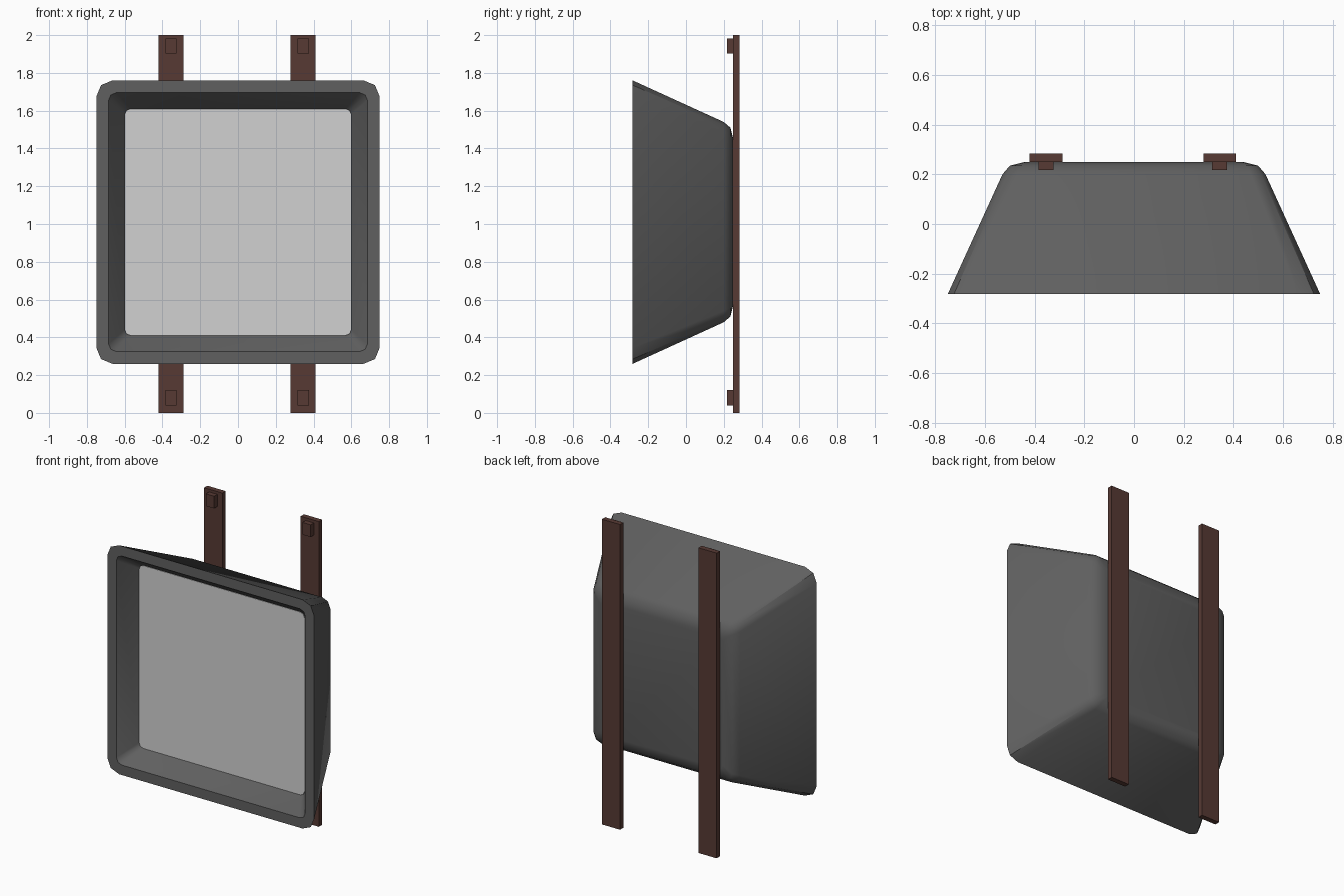
import bpy, bmesh, math

if "Cube" in bpy.data.objects:
    bpy.data.objects.remove(bpy.data.objects["Cube"])

CZ = 1.01  # height of the housing centre


def material(name, rgb):
    m = bpy.data.materials.new(name)
    m.diffuse_color = (*rgb, 1)
    m.use_nodes = True
    m.node_tree.nodes["Principled BSDF"].inputs["Base Color"].default_value = m.diffuse_color
    return m


GREY = material("dark grey", (0.115, 0.115, 0.115))
SCREEN = material("light grey", (0.64, 0.64, 0.64))
BROWN = material("dark brown", (0.095, 0.042, 0.034))


def finish(bm, name, mat):
    bmesh.ops.recalc_face_normals(bm, faces=bm.faces)
    me = bpy.data.meshes.new(name)
    bm.to_mesh(me)
    bm.free()
    me.materials.append(mat)
    ob = bpy.data.objects.new(name, me)
    bpy.context.collection.objects.link(ob)
    return ob


def rounded_loop(bm, y, half, r, seg=2):
    """Rounded square in the xz plane at depth y."""
    vs = []
    for q, (sx, sz) in enumerate(((1, 1), (-1, 1), (-1, -1), (1, -1))):
        for i in range(seg + 1):
            a = math.pi / 2 * (q + i / seg)
            vs.append(bm.verts.new((sx * (half - r) + r * math.cos(a), y,
                                    CZ + sz * (half - r) + r * math.sin(a))))
    return vs


def box(name, x0, x1, y0, y1, z0, z1, mat):
    bm = bmesh.new()
    bmesh.ops.create_cube(bm, size=1)
    for v in bm.verts:
        v.co = ((x0 + x1) / 2 + v.co.x * (x1 - x0),
                (y0 + y1) / 2 + v.co.y * (y1 - y0),
                (z0 + z1) / 2 + v.co.z * (z1 - z0))
    return finish(bm, name, mat)


# Housing: loops from the back panel, over the flared sides, into the recess
bm = bmesh.new()
rings = [(0.25, 0.44, 0.03), (0.235, 0.50, 0.045), (0.20, 0.53, 0.06),
         (-0.282, 0.75, 0.085), (-0.282, 0.685, 0.04), (-0.165, 0.60, 0.03)]
loops = [rounded_loop(bm, *r) for r in rings]
for a, b in zip(loops, loops[1:]):
    n = len(a)
    for i in range(n):
        bm.faces.new((a[i], a[(i + 1) % n], b[(i + 1) % n], b[i]))
bm.faces.new(loops[0])
bm.faces.new(loops[-1])
housing = finish(bm, "housing", GREY)
bpy.context.view_layer.objects.active = housing
housing.select_set(True)
bpy.ops.object.shade_smooth_by_angle(angle=math.radians(35))
housing.select_set(False)

# Screen: thin plate on the recess floor
bm = bmesh.new()
f = bm.faces.new(rounded_loop(bm, -0.163, 0.599, 0.03))
ext = bmesh.ops.extrude_face_region(bm, geom=[f])
for v in ext["geom"]:
    if isinstance(v, bmesh.types.BMVert):
        v.co.y -= 0.005
finish(bm, "screen", SCREEN)

# Mounting rails with a spacer block at each end
for side, cx in (("left", -0.355), ("right", 0.345)):
    box(side + "_rail", cx - 0.066, cx + 0.066, 0.25, 0.284, 0, 2, BROWN)
    for end, z in (("lower", 0.04), ("upper", 1.902)):
        box(f"{side}_{end}_block", cx - 0.03, cx + 0.03, 0.217, 0.252,
            z, z + 0.08, BROWN)
